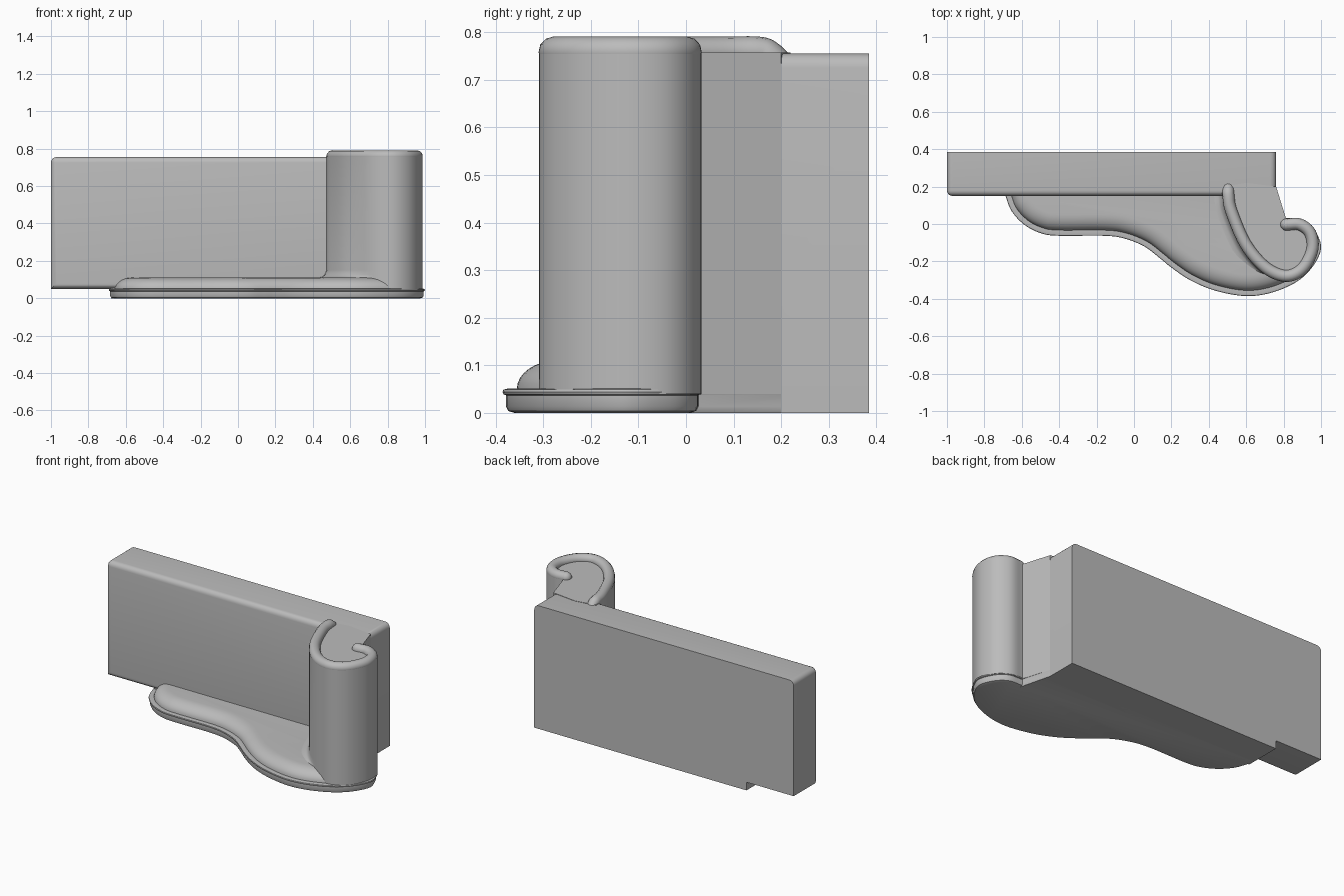
import bpy, bmesh, math
from mathutils import Vector

cube = bpy.data.objects.get("Cube")
if cube:
    bpy.data.objects.remove(cube, do_unlink=True)

grey = bpy.data.materials.new("plain grey")
grey.use_nodes = True
grey.diffuse_color = (0.5, 0.5, 0.5, 1)
grey.node_tree.nodes["Principled BSDF"].inputs["Base Color"].default_value = (0.5, 0.5, 0.5, 1)


def finish(bm, name, angle=35):
    """Turn a bmesh into a smooth-shaded object."""
    bmesh.ops.recalc_face_normals(bm, faces=bm.faces)
    mesh = bpy.data.meshes.new(name)
    bm.to_mesh(mesh)
    bm.free()
    mesh.materials.append(grey)
    obj = bpy.data.objects.new(name, mesh)
    bpy.context.collection.objects.link(obj)
    bpy.ops.object.select_all(action='DESELECT')
    obj.select_set(True)
    bpy.context.view_layer.objects.active = obj
    bpy.ops.object.shade_smooth_by_angle(angle=math.radians(angle))
    return obj


def spline(points, steps=6):
    """Smooth path through the points."""
    p = [Vector(q) for q in points]
    p = [2 * p[0] - p[1]] + p + [2 * p[-1] - p[-2]]
    path = []
    for a, b, c, d in zip(p, p[1:], p[2:], p[3:]):
        for i in range(steps):
            t = i / steps
            path.append(0.5 * (2 * b + (c - a) * t + (2 * a - 5 * b + 4 * c - d) * t * t
                               + (3 * b - a - 3 * c + d) * t ** 3))
    return path + [p[-2]]


def offset(path, amount):
    """Shift the path to its outer side; amount is a function of the point."""
    out = []
    for i, p in enumerate(path):
        d = (path[min(i + 1, len(path) - 1)] - path[max(i - 1, 0)]).normalized()
        out.append(p + Vector((d.y, -d.x)) * amount(p))
    return out


def loft(outlines, name):
    """Skin a stack of (outline, height) rings and cap both ends."""
    bm = bmesh.new()
    rings = [[bm.verts.new((p[0], p[1], z)) for p in line] for line, z in outlines]
    for low, high in zip(rings, rings[1:]):
        n = len(low)
        for i in range(n):
            j = (i + 1) % n
            bm.faces.new((low[i], low[j], high[j], high[i]))
    bm.faces.new(rings[0])
    bm.faces.new(rings[-1])
    return finish(bm, name)


def box(low, high):
    bm = bmesh.new()
    bmesh.ops.create_cube(bm, size=1)
    for v in bm.verts:
        v.co = [(a if c < 0 else b) for a, b, c in zip(low, high, v.co)]
    return bm


# Wall with rounded front and upper end edges
bm = box((-1, 0.15, 0.05), (0.76, 0.385, 0.755))
rounded = []
for e in bm.edges:
    m = (e.verts[0].co + e.verts[1].co) / 2
    front = m.y < 0.16 and m.x < 0.7
    end_top = abs(m.y - 0.2675) < 0.01 and m.z > 0.7
    if front or end_top:
        rounded.append(e)
bmesh.ops.bevel(bm, geom=rounded, offset=0.03, segments=5, profile=0.5, affect='EDGES')
finish(bm, "wall")

# Lower slab under the wall, leaving a notch at one end
finish(box((-0.68, 0.16, 0), (0.76, 0.385, 0.09)), "wall_foot")

# Winding base with a thin lip and a rounded shoulder
base_path = spline([(-0.69, 0.16), (-0.655, 0.07), (-0.585, -0.005), (-0.495, -0.05),
                    (-0.4, -0.063), (-0.16, -0.063), (-0.05, -0.078), (0.055, -0.12),
                    (0.135, -0.18), (0.2, -0.233), (0.3, -0.3), (0.43, -0.355),
                    (0.59, -0.385), (0.725, -0.37), (0.86, -0.315), (0.95, -0.235),
                    (1, -0.13), (0.965, -0.03), (0.9, 0.025), (0.81, 0.033)])
profile = [(0.025, 0), (0.012, 0.004), (0.007, 0.014), (0.007, 0.037), (0.002, 0.039),
           (0, 0.044), (0.002, 0.049), (0.01, 0.051), (0.03, 0.05)]
for i in range(1, 9):
    a = i / 8 * math.pi / 2
    profile.append((0.03 + 0.085 * (1 - math.cos(a)), 0.05 + 0.06 * math.sin(a)))
rings = []
for inset, z in profile:
    line = offset(base_path, lambda p: -inset)
    rings.append((line + [(0.76, 0.2), (line[0].x, 0.2)], z))
loft(rings, "winding_base")

# Scroll-shaped arm, flaring where it meets the base
arm_points = [(0.505, 0.15), (0.52, 0.07), (0.595, -0.105), (0.70, -0.23), (0.81, -0.278),
              (0.90, -0.24), (0.953, -0.14), (0.943, -0.05), (0.885, -0.002), (0.815, -0.003)]
arm_path = spline([(0.502, 0.2)] + arm_points)


def arm_ring(flare):
    def amount(p):
        weight = min(1, max(0, (0.72 - p.x) / 0.12)) if p.y > -0.26 else 0
        return 0.031 + flare * weight
    return offset(arm_path, amount) + [(0.76, 0.2), (0.6, 0.22)]


flares = [(0.045, 0.04), (0.045, 0.11), (0.025, 0.114), (0.01, 0.125), (0, 0.15), (0, 0.757)]
loft([(arm_ring(f), z) for f, z in flares], "scroll_arm")

# Rolled ridge along the top of the arm
curve = bpy.data.curves.new("ridge_path", 'CURVE')
curve.dimensions = '3D'
curve.bevel_depth = 0.032
curve.bevel_resolution = 4
curve.use_fill_caps = True
ridge = spline([(0.502, 0.2, 0.725), (0.504, 0.175, 0.75)] + [(x, y, 0.759) for x, y in arm_points])
line = curve.splines.new('POLY')
line.points.add(len(ridge) - 1)
for point, p in zip(line.points, ridge):
    point.co = (*p, 1)
helper = bpy.data.objects.new("ridge_path", curve)
bpy.context.collection.objects.link(helper)
bpy.context.view_layer.update()
tube = bpy.data.meshes.new_from_object(helper.evaluated_get(bpy.context.evaluated_depsgraph_get()))
bpy.data.objects.remove(helper, do_unlink=True)
bm = bmesh.new()
bm.from_mesh(tube)
bpy.data.meshes.remove(tube)
finish(bm, "arm_ridge", 50)

# Round tip closing the scroll
bm = bmesh.new()
bmesh.ops.create_uvsphere(bm, u_segments=20, v_segments=12, radius=0.032)
bmesh.ops.translate(bm, verts=bm.verts, vec=(0.815, -0.003, 0.759))
finish(bm, "scroll_tip", 50)
